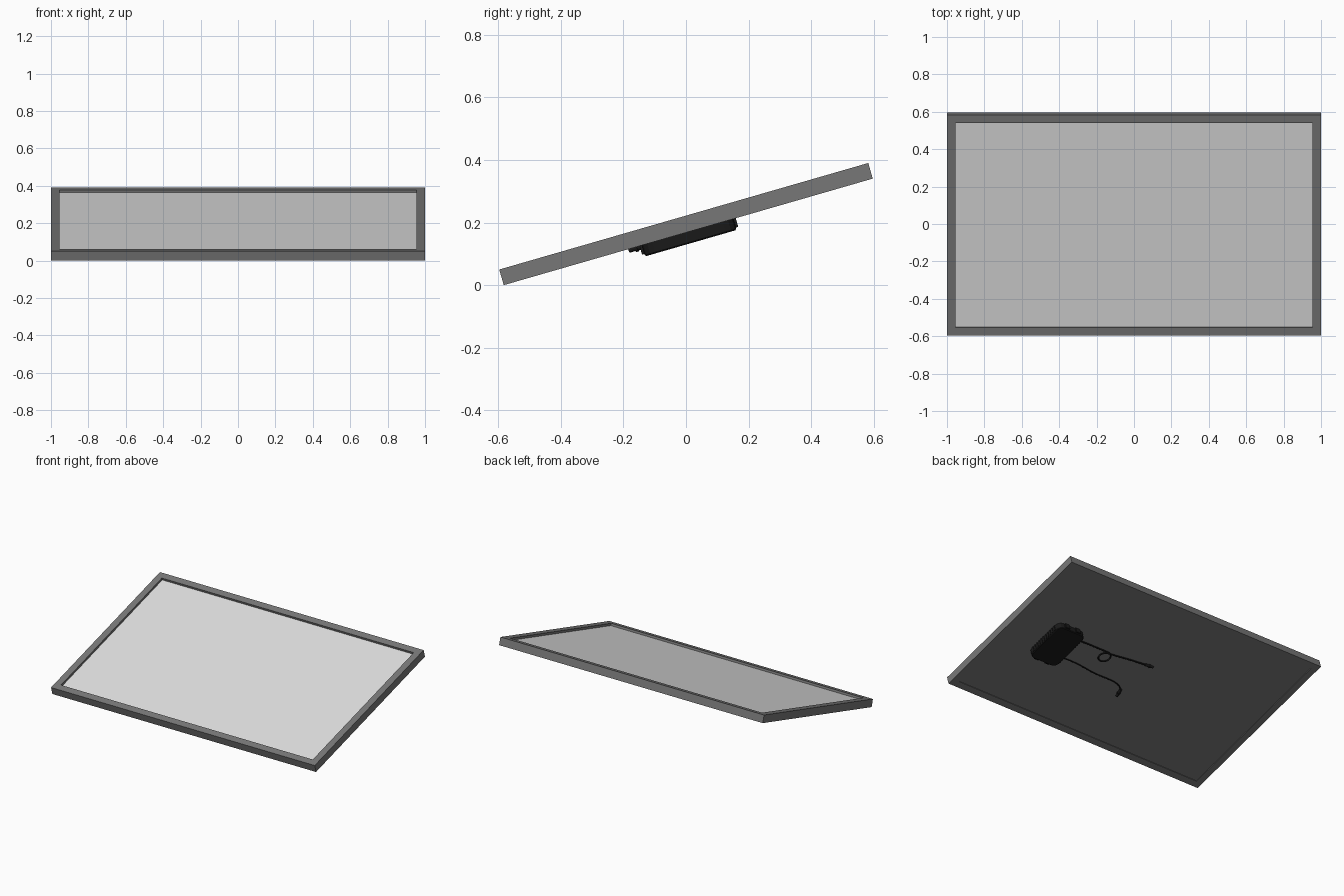
import bpy, bmesh, math
from mathutils import Matrix

cube = bpy.data.objects.get("Cube")
if cube:
    bpy.data.objects.remove(cube, do_unlink=True)

# Panel dimensions, in the tilted plane (x across, y up the slope, z normal)
HX, HY, HT = 1.0, 0.614, 0.026
RIM = 0.045
ANGLE = math.radians(16.1)
LIFT = HY * math.sin(ANGLE) + HT * math.cos(ANGLE)
TILT = Matrix.Translation((0, 0, LIFT)) @ Matrix.Rotation(ANGLE, 4, 'X')


def material(name, value):
    m = bpy.data.materials.new(name)
    m.use_nodes = True
    colour = (value, value, value, 1)
    m.diffuse_color = colour
    m.node_tree.nodes["Principled BSDF"].inputs["Base Color"].default_value = colour
    return m


FRAME = material("dark grey metal", 0.187)
GLASS = material("pale grey glass", 0.74)
BLACK = material("black plastic", 0.01)


def place(name, data, mat):
    data.materials.append(mat)
    ob = bpy.data.objects.new(name, data)
    bpy.context.collection.objects.link(ob)
    ob.matrix_world = TILT
    return ob


def finish(name, bm, mat):
    bmesh.ops.recalc_face_normals(bm, faces=bm.faces)
    me = bpy.data.meshes.new(name)
    bm.to_mesh(me)
    bm.free()
    return place(name, me, mat)


def add_box(bm, cx, cy, sx, sy, z0, z1):
    m = Matrix.Translation((cx, cy, (z0 + z1) / 2)) @ Matrix.Diagonal((sx, sy, z1 - z0, 1))
    bmesh.ops.create_cube(bm, size=1, matrix=m)


def box(name, mat, *dims):
    bm = bmesh.new()
    add_box(bm, *dims)
    return finish(name, bm, mat)


def rounded_block(name, mat, cx, cy, z0, z1, hx, hy, r):
    """Block with rounded corners in plan and a small chamfer on its low face."""
    bm = bmesh.new()
    ring = []
    for q, (sx, sy) in enumerate([(1, 1), (-1, 1), (-1, -1), (1, -1)]):
        for k in range(4):
            a = math.pi / 2 * (q + k / 3)
            ring.append(bm.verts.new((cx + sx * (hx - r) + r * math.cos(a),
                                      cy + sy * (hy - r) + r * math.sin(a), z0)))
    face = bm.faces.new(ring)
    out = bmesh.ops.extrude_face_region(bm, geom=[face])
    for g in out["geom"]:
        if isinstance(g, bmesh.types.BMVert):
            g.co.z = z1
    low = [e for e in bm.edges if all(abs(v.co.z - z0) < 1e-6 for v in e.verts)]
    bmesh.ops.bevel(bm, geom=low, offset=0.004, segments=1, affect='EDGES')
    return finish(name, bm, mat)


# Frame: rectangular rings joined into a hollow rim
bm = bmesh.new()
rings = []
for inset, z in [(0, HT), (RIM, HT), (RIM, -HT), (0, -HT)]:
    x, y = HX - inset, HY - inset
    rings.append([bm.verts.new((sx * x, sy * y, z))
                  for sx, sy in [(1, 1), (-1, 1), (-1, -1), (1, -1)]])
for i in range(4):
    a, b = rings[i], rings[(i + 1) % 4]
    for k in range(4):
        n = (k + 1) % 4
        bm.faces.new([a[k], a[n], b[n], b[k]])
finish("frame", bm, FRAME)

# Glass sheet set below the rim, and the backing sheet well beneath its top
IX, IY = 2 * (HX - RIM), 2 * (HY - RIM)
BACK = -HT + 0.004
box("glass", GLASS, 0, 0, IX, IY, 0.0, HT - 0.015)
box("backing_sheet", FRAME, 0, 0, IX, IY, BACK, 0.0)

# Junction box on the underside
BX, BY, LOW = 0.625, -0.002, -0.063
rounded_block("junction_box", BLACK, BX, BY, LOW, BACK, 0.105, 0.152, 0.035)

# Ribs along the long sides and clips on the short ends
bm = bmesh.new()
for side in (-1, 1):
    for i in range(11):
        add_box(bm, BX + side * 0.105, BY + (i - 5) * 0.021, 0.008, 0.009, LOW + 0.006, BACK)
    for off in (-0.042, 0.042):
        add_box(bm, BX + off, BY + side * 0.153, 0.034, 0.014, LOW + 0.008, BACK)
finish("junction_box_ribs", bm, BLACK)


def cable(name, points, radius):
    cu = bpy.data.curves.new(name, 'CURVE')
    cu.dimensions = '3D'
    cu.bevel_depth = radius
    cu.bevel_resolution = 2
    cu.use_fill_caps = True
    sp = cu.splines.new('NURBS')
    sp.points.add(len(points) - 1)
    for p, co in zip(sp.points, points):
        p.co = (*co, 1)
    sp.use_endpoint_u = True
    sp.order_u = 3
    sp.resolution_u = 6
    return place(name, cu, BLACK)


def connector(name, x, y, z, heading):
    """Plug: a thick sleeve with a collar and a thinner tip."""
    bm = bmesh.new()
    turn = Matrix.Translation((x, y, z)) @ Matrix.Rotation(heading, 4, 'Z')
    for start, length, r in [(0, 0.03, 0.009), (0.03, 0.008, 0.012), (0.038, 0.022, 0.008)]:
        m = (turn @ Matrix.Translation((start + length / 2, 0, 0))
             @ Matrix.Rotation(math.pi / 2, 4, 'Y'))
        bmesh.ops.create_cone(bm, cap_ends=True, segments=12, radius1=r, radius2=r,
                              depth=length, matrix=m)
    finish(name, bm, BLACK)


# Upper cable with one coiled turn
Z = -0.03
R = 0.04
coil = [(0.28 - R * math.sin(t), 0.045 + R * math.cos(t), Z - 0.01 * i / 20)
        for i, t in ((i, math.tau * i / 20) for i in range(21))]
cable("upper_cable", [(0.54, 0.085, Z - 0.01), (0.48, 0.085, Z), (0.38, 0.084, Z)] + coil
      + [(0.2, 0.09, Z - 0.005), (0.1, 0.1, Z), (0.0, 0.108, Z)], 0.005)
connector("upper_connector", 0.005, 0.108, Z, math.pi - 0.08)

# Lower cable bending down the slope
cable("lower_cable", [(0.54, -0.085, Z - 0.01), (0.47, -0.085, Z), (0.36, -0.09, Z),
                      (0.24, -0.106, Z), (0.14, -0.103, Z), (0.07, -0.106, Z),
                      (0.02, -0.122, Z), (-0.005, -0.15, Z)], 0.004)
connector("lower_connector", 0.0, -0.14, Z, -math.pi / 2 - 0.25)
